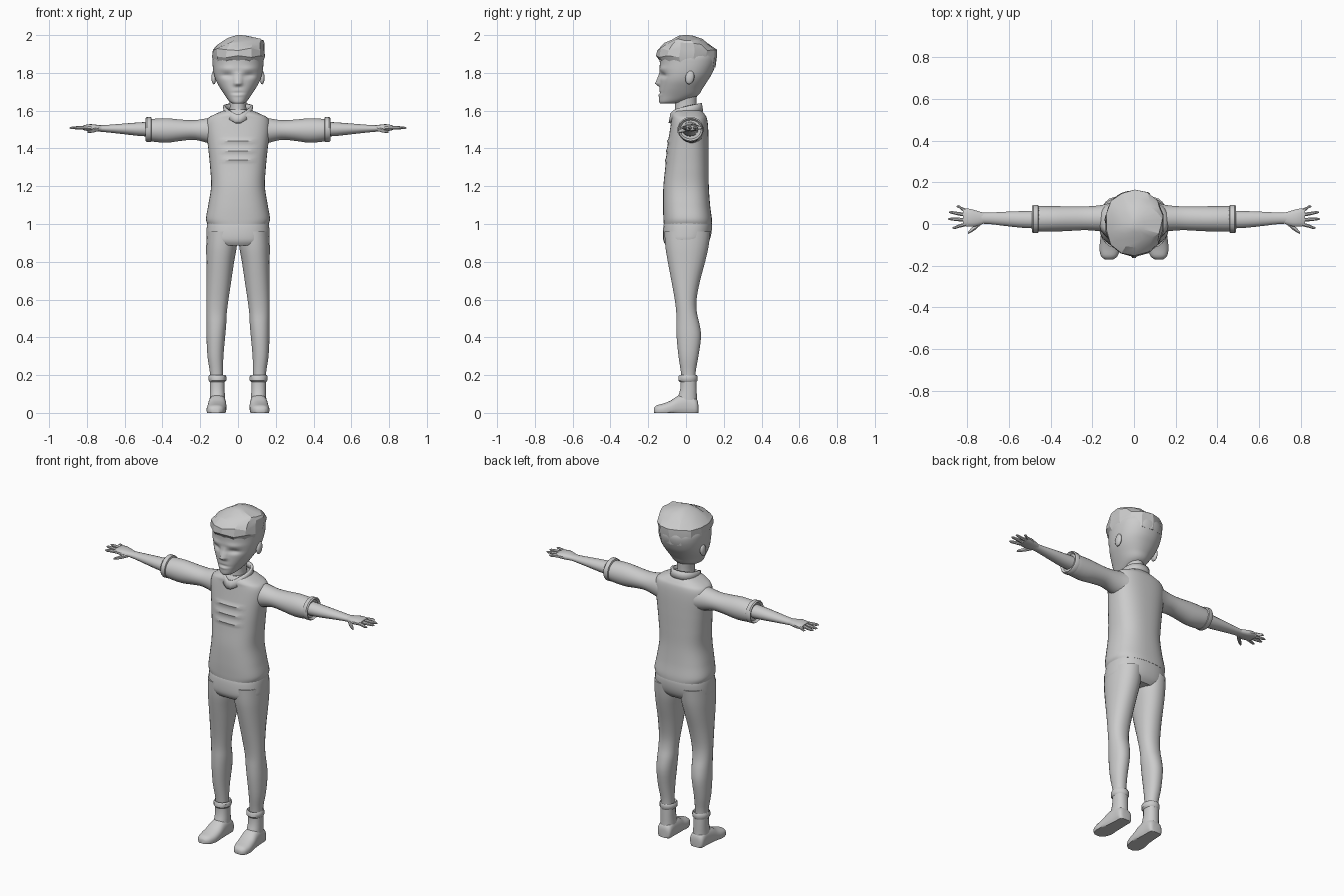
import bpy, bmesh, math, random
from math import exp, sin, cos, pi
from mathutils import Vector

random.seed(4)


def smooth_rows(rows, sub):
    """Catmull-Rom refinement of the cross-section table."""
    out = []
    for i in range(len(rows) - 1):
        a, b, c, d = (rows[max(i - 1, 0)], rows[i], rows[i + 1], rows[min(i + 2, len(rows) - 1)])
        for k in range(sub):
            t = k / sub
            out.append([0.5 * (2 * q + (r - p) * t + (2 * p - 5 * q + 4 * r - s) * t * t
                               + (3 * q - p - 3 * r + s) * t ** 3) for p, q, r, s in zip(a, b, c, d)])
    return out + [list(rows[-1])]


def finish(obj, mirror, angle):
    if mirror:
        obj.modifiers.new("Mirror", "MIRROR")
    bpy.ops.object.select_all(action="DESELECT")
    obj.select_set(True)
    bpy.context.view_layer.objects.active = obj
    bpy.ops.object.shade_smooth_by_angle(angle=math.radians(angle))
    return obj


def loft(name, rows, axis="Z", n=20, p=2.0, sub=1, mirror=False, deform=None, caps=True, angle=40):
    """Rows are (position, u_min, u_max, v_min, v_max) along the axis."""
    bm = bmesh.new()
    rings = []
    for t, u0, u1, v0, v1 in (smooth_rows(rows, sub) if sub > 1 else rows):
        ring = []
        for k in range(n):
            a = 2 * pi * (k + 0.5) / n
            cu, sv = [math.copysign(abs(f) ** (2 / p), f) for f in (cos(a), sin(a))]
            u, v = (u0 + u1 + (u1 - u0) * cu) / 2, (v0 + v1 + (v1 - v0) * sv) / 2
            co = Vector({"X": (t, u, v), "Y": (u, t, v), "Z": (u, v, t)}[axis])
            ring.append(bm.verts.new(deform(co) if deform else co))
        rings.append(ring)
    for r, s in zip(rings, rings[1:]):
        for k in range(n):
            bm.faces.new((r[k], r[(k + 1) % n], s[(k + 1) % n], s[k]))
    if caps:
        bm.faces.new(rings[0])
        bm.faces.new(rings[-1])
    bmesh.ops.recalc_face_normals(bm, faces=bm.faces)
    me = bpy.data.meshes.new(name)
    bm.to_mesh(me)
    bm.free()
    obj = bpy.data.objects.new(name, me)
    bpy.context.collection.objects.link(obj)
    return finish(obj, mirror, angle)


# Sweater body with three shallow chest folds
def chest_folds(co):
    if co.y < 0 and abs(co.x) < 0.08:
        for z in (1.44, 1.39, 1.34):
            co.y -= 0.006 * exp(-((co.z - z) / 0.008) ** 2)
    return co


loft("sweater_body", [
    (1.0, -.163, .163, -.118, .138), (1.03, -.17, .17, -.12, .137), (1.1, -.158, .158, -.122, .128),
    (1.2, -.143, .143, -.12, .121), (1.3, -.148, .148, -.11, .12), (1.4, -.158, .158, -.1, .12),
    (1.5, -.17, .17, -.085, .118), (1.555, -.162, .162, -.077, .112), (1.58, -.125, .125, -.075, .1),
    (1.605, -.065, .065, -.06, .08)], n=40, p=2.5, sub=8, deform=chest_folds)

# Sleeves and turned cuffs
loft("sleeve", [
    (.12, -.04, .1, 1.42, 1.565), (.165, -.035, .09, 1.43, 1.56), (.23, -.03, .085, 1.445, 1.55),
    (.3, -.033, .085, 1.44, 1.553), (.38, -.037, .086, 1.43, 1.56), (.46, -.037, .086, 1.437, 1.556),
    (.475, -.03, .08, 1.445, 1.55)], axis="X", n=24, sub=3, mirror=True)
loft("sleeve_cuff", [
    (.455, -.03, .08, 1.447, 1.55), (.46, -.043, .092, 1.435, 1.565), (.483, -.045, .093, 1.435, 1.567),
    (.49, -.04, .088, 1.44, 1.56), (.478, -.03, .08, 1.45, 1.55)], axis="X", n=18, mirror=True)

# Forearms, palms, fingers
loft("forearm", [
    (.44, -.022, .066, 1.462, 1.542), (.52, -.02, .063, 1.466, 1.538), (.6, -.012, .06, 1.475, 1.532),
    (.7, .0, .055, 1.486, 1.524), (.75, .0, .055, 1.49, 1.523)], axis="X", n=18, sub=3, mirror=True)
loft("palm", [
    (.72, .002, .054, 1.491, 1.521), (.76, -.012, .066, 1.49, 1.527), (.79, -.013, .074, 1.492, 1.528),
    (.82, -.01, .076, 1.497, 1.522)], axis="X", n=14, p=2.4, sub=2, mirror=True)
for name, y0, x1, y1 in (("little", .064, .852, .084), ("ring", .044, .888, .056),
                         ("middle", .02, .892, .024), ("index", -.001, .872, -.018)):
    m = (.805 + x1) / 2
    ym = (y0 + y1) / 2
    loft(name + "_finger", [
        (.805, y0 - .01, y0 + .01, 1.499, 1.52), (m, ym - .009, ym + .009, 1.5, 1.519),
        (x1 - .012, y1 - .007, y1 + .007, 1.502, 1.516), (x1, y1 - .003, y1 + .003, 1.506, 1.512)],
        axis="X", n=8, mirror=True)
loft("thumb", [
    (.735, -.005, .022, 1.492, 1.516), (.76, -.028, .0, 1.485, 1.508),
    (.782, -.042, -.02, 1.481, 1.499), (.796, -.048, -.036, 1.481, 1.492)], axis="X", n=8, mirror=True)

# Trousers: pelvis and two legs
loft("trouser_seat", [
    (1.03, -.155, .155, -.105, .125), (1.0, -.164, .164, -.118, .137), (.95, -.168, .168, -.123, .135),
    (.91, -.166, .166, -.12, .122), (.885, -.14, .14, -.105, .1)], n=32, p=2.5, sub=3)
loft("trouser_leg", [
    (.96, .003, .166, -.115, .13), (.88, .006, .169, -.11, .12), (.8, .02, .168, -.097, .102),
    (.7, .035, .167, -.078, .075), (.6, .05, .167, -.06, .056), (.53, .059, .167, -.052, .058),
    (.47, .062, .167, -.052, .072), (.4, .068, .167, -.05, .08), (.3, .077, .162, -.04, .066),
    (.22, .079, .15, -.028, .052), (.16, .079, .146, -.022, .05)], n=24, p=2.2, sub=3, mirror=True)

# Boots: shaft, folded cuff, foot
loft("boot_shaft", [
    (.19, .07, .15, -.03, .055), (.13, .071, .149, -.03, .057), (.08, .068, .15, -.045, .058),
    (.03, .066, .152, -.06, .062)], n=20, p=2.3, sub=2, mirror=True)
loft("boot_cuff", [
    (.185, .075, .145, -.025, .05), (.2, .066, .153, -.036, .058), (.192, .06, .157, -.042, .062),
    (.172, .061, .157, -.042, .062), (.163, .07, .15, -.033, .056)], n=16, mirror=True)


def flat_sole(co):
    co.z = max(co.z, 0)
    return co


loft("boot_foot", [
    (.065, .085, .13, -.005, .045), (.055, .066, .15, -.015, .075), (.01, .064, .153, -.02, .1),
    (-.04, .062, .158, -.02, .092), (-.08, .062, .163, -.02, .066), (-.12, .066, .166, -.02, .05),
    (-.155, .08, .158, -.015, .04), (-.17, .1, .14, -.005, .025)],
    axis="Y", n=24, p=2.5, sub=3, mirror=True, deform=flat_sole)

# Neck and V-shaped stand-up collar
loft("neck", [(1.55, -.055, .055, -.065, .065), (1.62, -.044, .044, -.058, .055),
              (1.72, -.05, .05, -.06, .06)], n=18, sub=3)


def collar_slope(co):
    front = max(0, -co.y / .085) * max(0, 1 - abs(co.x) / .07)
    co.z += .22 * co.y - .028 * front
    co.y -= .006 * front
    return co


collar = loft("collar", [(1.578, -.082, .082, -.088, .092), (1.6, -.077, .077, -.083, .088),
                         (1.622, -.08, .08, -.08, .084)], n=24, p=2.2, deform=collar_slope, caps=False)
collar.modifiers.new("Thickness", "SOLIDIFY").thickness = .014


# Head with sculpted brow, eye sockets, nose and mouth
def face(co):
    x, z = co.x, co.z
    if co.y < -.03:
        nose = 0
        if 1.725 < z < 1.81:
            nose = min((z - 1.725) / .018, (1.81 - z) / .065, 1)
        co.y -= .03 * nose * exp(-(x / .017) ** 2)
        co.y += .014 * exp(-((abs(x) - .057) / .03) ** 2 - ((z - 1.787) / .014) ** 2)
        co.y -= .005 * exp(-((abs(x) - .06) / .04) ** 2 - ((z - 1.822) / .012) ** 2)
        co.y += .006 * exp(-(x / .03) ** 2 - ((z - 1.694) / .006) ** 2)
        co.y -= .004 * exp(-(x / .025) ** 2 - ((z - 1.682) / .006) ** 2)
    return co


loft("head", [
    (1.637, -.026, .026, -.135, -.07), (1.648, -.045, .045, -.142, -.01), (1.68, -.069, .069, -.143, .062),
    (1.72, -.095, .095, -.141, .09), (1.76, -.117, .117, -.139, .116), (1.8, -.129, .129, -.139, .14),
    (1.85, -.135, .135, -.139, .158), (1.89, -.134, .134, -.138, .158), (1.93, -.115, .115, -.115, .135),
    (1.96, -.06, .06, -.06, .08)], n=56, p=2.2, sub=7, deform=face, angle=60)

# Ears
bpy.ops.mesh.primitive_uv_sphere_add(segments=14, ring_count=8, location=(0, 0, 0))
ear = bpy.context.object
ear.name = "ear"
for v in ear.data.vertices:
    v.co = Vector((.128 + v.co.x * .013, .02 + v.co.y * .024 + v.co.z * .004, 1.775 + v.co.z * .036))
finish(ear, True, 50)


# Faceted hair, swept up to one side
def tousle(co):
    if co.z < 1.87:
        co.z -= .12 * (co.y + .14)
    elif co.z < 1.99:
        co.x += random.uniform(-.005, .005)
        co.y += random.uniform(-.005, .005)
        co.z += random.uniform(-.007, .007)
    return co


loft("hair", [
    (1.865, -.133, .133, -.14, .156), (1.885, -.142, .142, -.155, .163), (1.925, -.135, .143, -.152, .165),
    (1.955, -.105, .143, -.115, .125), (1.978, -.062, .135, -.078, .085), (1.996, -.02, .05, -.04, .04),
    (2.0, -.005, .02, -.015, .015)], n=14, p=2.2, deform=tousle, angle=22)
